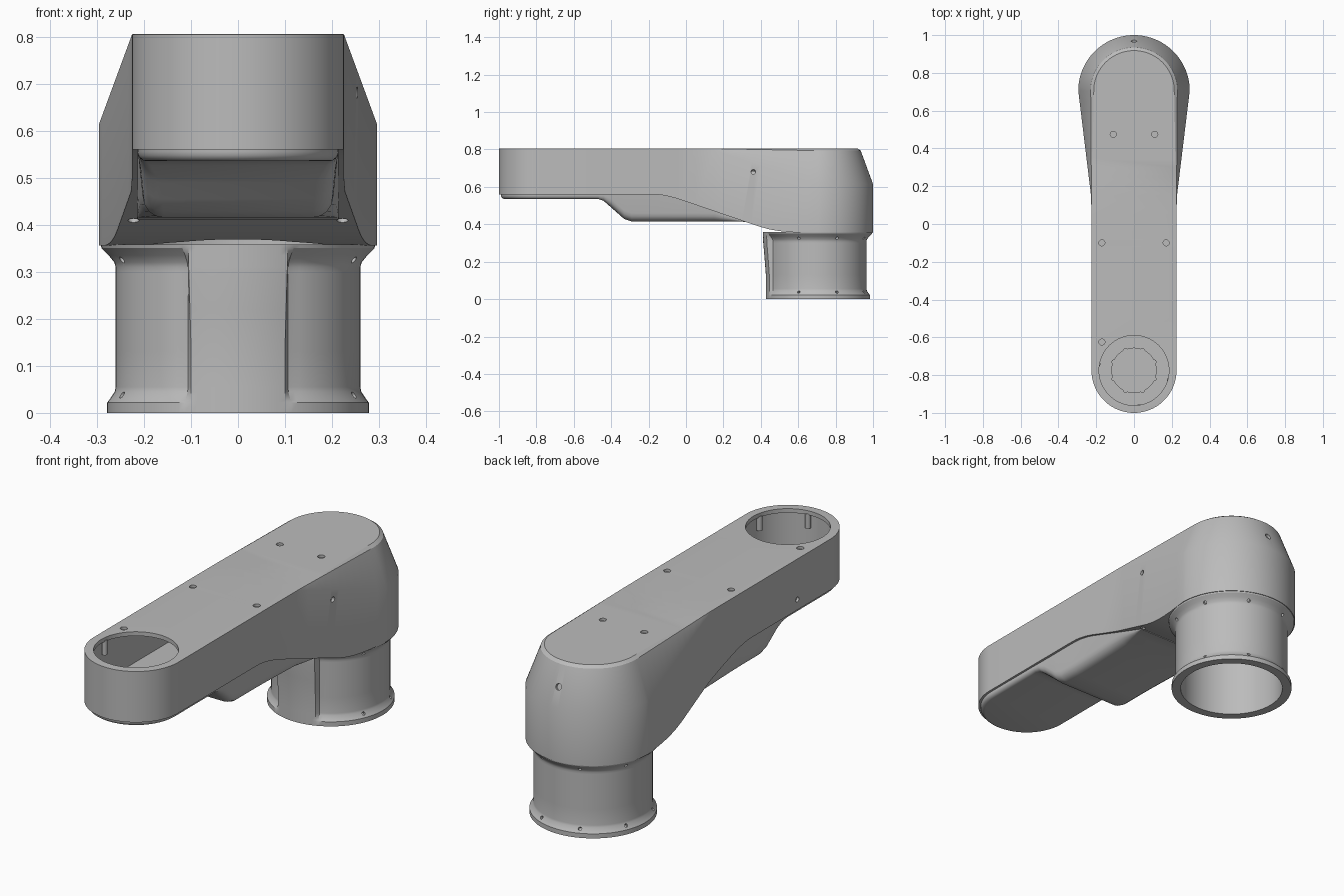
import bpy, bmesh, math
from mathutils import Vector, Matrix

if "Cube" in bpy.data.objects:
    bpy.data.objects.remove(bpy.data.objects["Cube"])

grey = bpy.data.materials.new("satin_grey")
grey.use_nodes = True
grey.diffuse_color = (0.5, 0.5, 0.5, 1)
grey.node_tree.nodes["Principled BSDF"].inputs["Base Color"].default_value = (0.5, 0.5, 0.5, 1)

FRONT, BACK = -0.775, 0.705      # centres of the two rounded ends
NARROW, WIDE, TOP = 0.225, 0.295, 0.805
TAPER = 0.19                     # height of the tapered shoulder


def finish(name, bm):
    bmesh.ops.recalc_face_normals(bm, faces=bm.faces)
    mesh = bpy.data.meshes.new(name)
    bm.to_mesh(mesh)
    bm.free()
    ob = bpy.data.objects.new(name, mesh)
    bpy.context.collection.objects.link(ob)
    mesh.materials.append(grey)
    return ob


def smooth(ob, angle=28):
    bpy.ops.object.select_all(action='DESELECT')
    ob.select_set(True)
    bpy.context.view_layer.objects.active = ob
    bpy.ops.object.shade_smooth_by_angle(angle=math.radians(angle))


def cut(ob, cutter):
    mod = ob.modifiers.new("cut", 'BOOLEAN')
    mod.operation, mod.solver, mod.object = 'DIFFERENCE', 'EXACT', cutter
    bpy.context.view_layer.objects.active = ob
    bpy.ops.object.modifier_apply(modifier=mod.name)
    bpy.data.objects.remove(cutter)


def loft(name, half_rings):
    """Skin a stack of mirrored half outlines, capped by strips across x."""
    bm = bmesh.new()
    n = len(half_rings[0])
    rings = []
    for half in half_rings:
        right = [bm.verts.new(p) for p in half]
        left = [bm.verts.new((-p[0], p[1], p[2])) for p in half[1:-1]]
        rings.append(right + left[::-1])
    size = len(rings[0])
    for a, b in zip(rings, rings[1:]):
        for i in range(size):
            j = (i + 1) % size
            bm.faces.new((a[i], a[j], b[j], b[i]))
    for r in (rings[0], rings[-1]):
        for i in range(n - 1):
            ids = dict.fromkeys((i, i + 1, (size - i - 1) % size, (size - i) % size))
            bm.faces.new([r[k] for k in ids])
    return finish(name, bm)


def cylinders(name, specs):
    """specs: (centre, axis, radius, length)"""
    bm = bmesh.new()
    for c, axis, r, length in specs:
        rot = Vector((0, 0, 1)).rotation_difference(Vector(axis)).to_matrix().to_4x4()
        bmesh.ops.create_cone(bm, cap_ends=True, segments=96 if r > 0.05 else 16,
                              radius1=r, radius2=r, depth=length,
                              matrix=Matrix.Translation(c) @ rot)
    return finish(name, bm)


def interp(points, y):
    if y <= points[0][0]:
        return points[0][1]
    for (y0, a), (y1, b) in zip(points, points[1:]):
        if y <= y1:
            return a + (b - a) * (y - y0) / (y1 - y0)
    return points[-1][1]


def outline(back_r, inset=0.0):
    """Half outline, front tip to back tip."""
    arc = [math.pi / 2 * i / 24 for i in range(25)]
    r = NARROW - inset
    pts = [(r * math.sin(a), FRONT - r * math.cos(a)) for a in arc]
    for y in (-0.5, -0.2, -0.15, -0.12, -0.08, -0.04, 0.05, 0.15, 0.2, 0.25, 0.3,
              0.35, 0.4, 0.45, 0.5, 0.55, 0.6, 0.65):
        pts.append((interp([(0.13, NARROW), (BACK, back_r)], y) - inset, y))
    r = back_r - inset
    pts += [(r * math.cos(a), BACK + r * math.sin(a)) for a in arc]
    pts[0], pts[-1] = (0, pts[0][1]), (0, pts[-1][1])
    return pts


UNDERSIDE = [(-0.16, 0.56), (-0.1, 0.552), (-0.04, 0.535), (0.4, 0.385), (0.45, 0.372),
             (0.52, 0.36), (0.6, 0.356)]


def arm_solid(name, o):
    low, high = outline(WIDE, o), outline(NARROW, o)
    tiny = outline(NARROW, o + 0.012)
    bottom, shoulder, edge, top = [], [], [], []
    for (x, y), (u, v), (s, t) in zip(low, high, tiny):
        f = math.hypot(x - u, y - v) / (WIDE - NARROW)
        z = TOP - o - max(f * TAPER, 0.004)
        bottom.append((x, y, interp(UNDERSIDE, y) + o))
        shoulder.append((x, y, z))
        k = 0.94
        edge.append((x + (u - x) * k, y + (v - y) * k, z + (TOP - o - z) * k))
        g = 0.2 + 0.8 * f
        top.append((u + (s - u) * g, v + (t - v) * g, TOP - o))
    return loft(name, [bottom, shoulder, edge, top])


# Hollow arm housing with a round well and a base opening
arm = arm_solid("arm_housing", 0)
cut(arm, arm_solid("cavity", 0.02))
cut(arm, cylinders("openings", [((0, FRONT, 0.78), (0, 0, 1), 0.185, 0.1),
                                ((0, BACK, 0.36), (0, 0, 1), 0.237, 0.1)]))

# Screw recesses on the top, taper, flanks and underside
drills = [((x, y, TOP), (0, 0, 1), 0.016, 0.024) for x, y in
          ((-0.11, 0.475), (0.11, 0.475), (-0.17, -0.1), (0.17, -0.1), (-0.17, -0.625))]
drills += [((0, 0.968, 0.7), (0, 0.94, 0.35), 0.015, 0.024),
           ((0.25, 0.36, 0.68), (1, 0, 0.3), 0.012, 0.03),
           ((-0.225, -0.525, 0.61), (1, 0, 0), 0.012, 0.024)]
drills += [((s * 0.222, 0.33, 0.409), (0, 0.32, 0.95), 0.012, 0.024) for s in (-1, 1)]
cut(arm, cylinders("drills", drills))
smooth(arm)

# Underside cover: shallow lip that drops into a deeper belly
BELLY = [(-0.47, 0.535), (-0.44, 0.525), (-0.33, 0.428), (-0.29, 0.415)]
END = 0.315


def cover_ring(t):
    ring = []
    base = [p for p in outline(NARROW) if p[1] <= 0.3]
    ys = [-0.47, -0.44, -0.4, -0.36, -0.33, -0.31, -0.29]
    base = sorted(base[:25] + [(NARROW, y) for y in ys] + base[25:], key=lambda p: p[1])
    for x, y in base + [(NARROW, END), (0, END)]:
        roof, floor = interp(UNDERSIDE, y), interp(BELLY, y)
        gap = max(roof - floor, 0.003)
        r = min(0.045, gap * 0.8)
        a = math.pi / 2 * max(t, 0)
        inset = 0.011 + r * (1 - math.cos(a)) + (0.1 * max(gap - 0.03, 0) if t >= 0 else 0)
        z = roof + 0.008 if t < 0 else roof - gap + r * (1 - math.sin(a))
        scale = (NARROW - inset) / NARROW
        ring.append((x * scale, FRONT + (y - FRONT) * scale if y < FRONT else y, z))
    return ring


smooth(loft("underside_cover", [cover_ring(t) for t in (-1, 0, 0.25, 0.5, 0.75, 1)]), 35)

# Base tube: lathed wall with flared rims and a raised front pad
WALL = [(0.0, 0.278), (0.022, 0.278), (0.027, 0.274), (0.045, 0.262), (0.055, 0.26),
        (0.31, 0.26), (0.32, 0.263), (0.335, 0.275), (0.35, 0.29), (0.358, 0.292)]
PAD = [(0.0, 0.278), (0.13, 0.278), (0.22, 0.285), (0.3, 0.292), (0.358, 0.294)]
SEG = 120


def tube_radius(z, angle):
    off = abs(math.degrees(angle) - 270)
    blend = min(max((24.5 - off) / 3, 0), 1)
    blend = blend * blend * (3 - 2 * blend)
    wall, pad = interp(WALL, z), interp(PAD, z)
    return wall + max(pad - wall, 0) * blend


levels = sorted({z for z, r in WALL} | {z for z, r in PAD})
bm = bmesh.new()
loops = []
for z, inner in [(z, False) for z in levels] + [(levels[-1], True), (0, True)]:
    loop = []
    for i in range(SEG):
        a = math.tau * i / SEG
        r = 0.236 if inner else tube_radius(z, a)
        loop.append(bm.verts.new((r * math.cos(a), BACK + r * math.sin(a), z)))
    loops.append(loop)
for a, b in zip(loops, loops[1:] + loops[:1]):
    for i in range(SEG):
        j = (i + 1) % SEG
        bm.faces.new((a[i], a[j], b[j], b[i]))
tube = finish("base_tube", bm)

# Small slanted screw holes around both rims
holes = []
for i in range(8):
    a = math.radians(22.5 + 45 * i)
    if i in (5, 6):
        continue
    c, s = math.cos(a), math.sin(a)
    for z, tilt in ((0.038, 0.8), (0.325, -0.8)):
        holes.append(((0.267 * c, BACK + 0.267 * s, z), (c, s, tilt), 0.008, 0.03))
cut(tube, cylinders("rim_drills", holes))
smooth(tube)

# Joint flange on the floor of the well, with bolts around it
floor = 0.58
flange = cylinders("joint_flange", [((0, FRONT, floor), (0, 0, 1), 0.12, 0.016)])
cut(flange, cylinders("bore", [((0, FRONT, floor + 0.01), (0, 0, 1), 0.1, 0.012)]))
smooth(flange)
bolts = []
for sx in (-1, 1):
    for sy in (-1, 1):
        for x, y in ((0.045, 0.107), (0.107, 0.045)):
            bolts.append(((sx * x, FRONT + sy * y, floor + 0.004), (0, 0, 1), 0.012, 0.02))
smooth(cylinders("flange_bolts", bolts))

# Screw bosses hanging under the rim of the well
bosses = []
for deg in (-82, -15, 170):
    a = math.radians(deg)
    bosses.append(((0.193 * math.cos(a), FRONT + 0.193 * math.sin(a), 0.755),
                   (0, 0, 1), 0.013, 0.07))
smooth(cylinders("rim_bosses", bosses))
